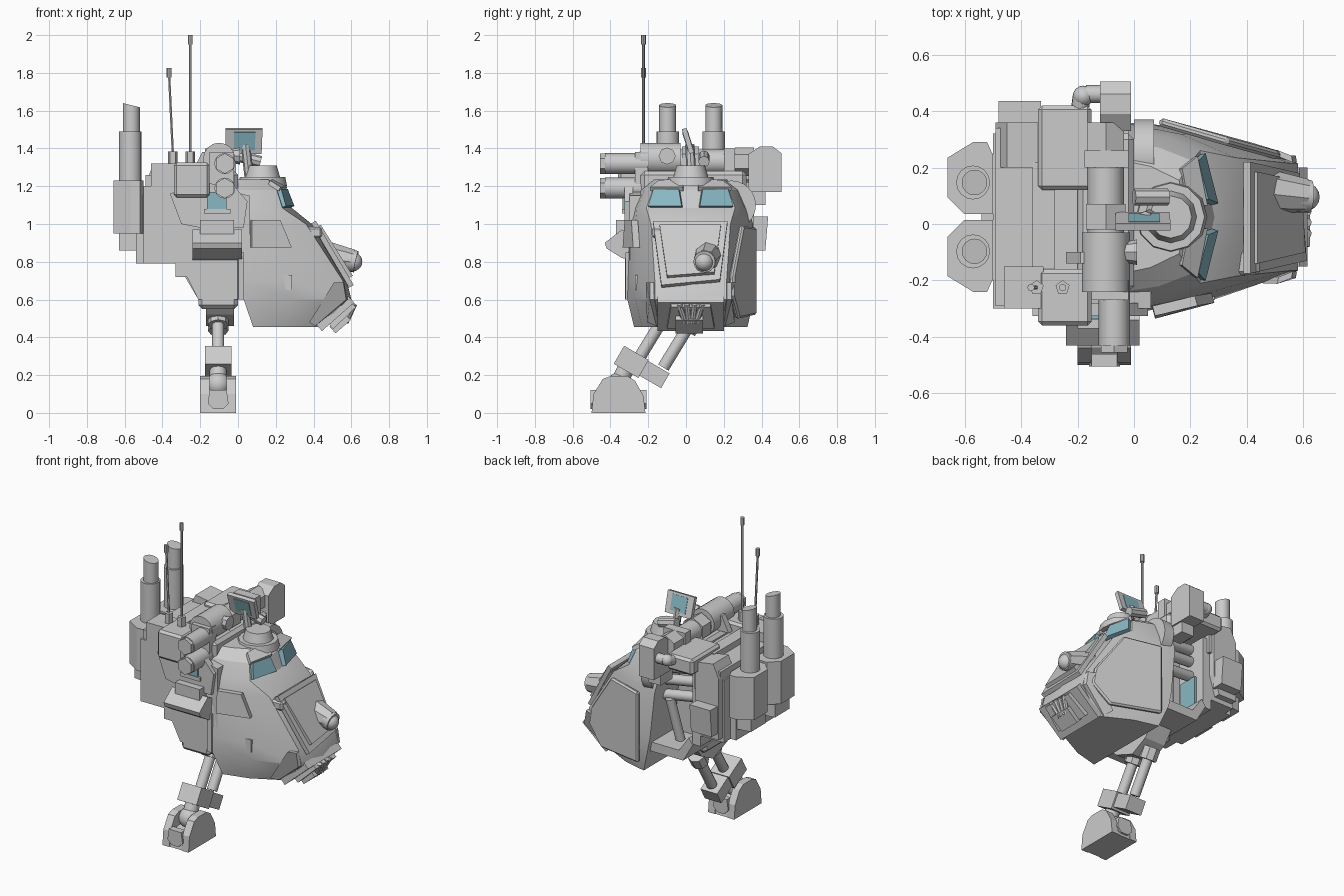
import bpy, bmesh, math
from mathutils import Vector, Matrix

C = 0.025  # y of the hull's centre line
glass = bpy.data.materials.new("glass")
glass.diffuse_color = (0.25, 0.48, 0.55, 1)


def finish(name, bm, mat=None, smooth=None, bevel=0):
    bmesh.ops.recalc_face_normals(bm, faces=bm.faces)
    me = bpy.data.meshes.new(name)
    bm.to_mesh(me)
    bm.free()
    ob = bpy.data.objects.new(name, me)
    bpy.context.collection.objects.link(ob)
    if mat:
        me.materials.append(mat)
    if bevel:
        m = ob.modifiers.new("bevel", 'BEVEL')
        m.width, m.segments, m.limit_method = bevel, 1, 'ANGLE'
    if smooth:
        bpy.ops.object.select_all(action='DESELECT')
        ob.select_set(True)
        bpy.context.view_layer.objects.active = ob
        bpy.ops.object.shade_smooth_by_angle(angle=math.radians(smooth))
    return ob


def loft(name, rings, **kw):
    bm = bmesh.new()
    vs = [[bm.verts.new(p) for p in r] for r in rings]
    n = len(vs[0])
    for a, b in zip(vs, vs[1:]):
        for i in range(n):
            bm.faces.new((a[i], a[(i + 1) % n], b[(i + 1) % n], b[i]))
    bm.faces.new(vs[0])
    bm.faces.new(vs[-1])
    return finish(name, bm, **kw)


def box(name, x0, x1, y0, y1, z0, z1, rx=0, **kw):
    bm = bmesh.new()
    bmesh.ops.create_cube(bm, size=1)
    mid = Vector(((x0 + x1) / 2, (y0 + y1) / 2, (z0 + z1) / 2))
    bm.transform(Matrix.Translation(mid) @ Matrix.Rotation(math.radians(rx), 4, 'X')
                 @ Matrix.Diagonal((x1 - x0, y1 - y0, z1 - z0, 1)))
    return finish(name, bm, **kw)


def prism(name, pts, axis, a, b, **kw):
    put = {'x': lambda p, t: (t, p[0], p[1]), 'y': lambda p, t: (p[0], t, p[1]),
           'z': lambda p, t: (p[0], p[1], t)}[axis]
    return loft(name, [[put(p, t) for p in pts] for t in (a, b)], **kw)


def plate(name, pts, t, **kw):
    pts = [Vector(p) for p in pts]
    n = (pts[1] - pts[0]).cross(pts[2] - pts[0]).normalized() * t
    return loft(name, [[p + n for p in pts], [p - n for p in pts]], **kw)


def cyl(name, p, q, r, n=16, r2=None, smooth=40, **kw):
    p, q = Vector(p), Vector(q)
    bm = bmesh.new()
    bmesh.ops.create_cone(bm, cap_ends=True, segments=n, radius1=r,
                          radius2=r if r2 is None else r2, depth=(q - p).length)
    rot = Vector((0, 0, 1)).rotation_difference(q - p).to_matrix().to_4x4()
    bm.transform(Matrix.Translation((p + q) / 2) @ rot)
    return finish(name, bm, smooth=smooth if n > 8 else None, **kw)


def ball(name, p, r):
    bm = bmesh.new()
    bmesh.ops.create_uvsphere(bm, u_segments=16, v_segments=10, radius=r)
    bm.transform(Matrix.Translation(p))
    return finish(name, bm, smooth=40)


# Cockpit hull: z, back x, back half width, front x, front half width, ridge
levels = [(.455, .08, .30, .44, .16, .01), (.60, .03, .335, .60, .19, .02),
          (.70, .01, .335, .575, .19, .02), (1.0, -.02, .33, .39, .21, .03),
          (1.085, -.03, .305, .285, .235, .05), (1.18, -.04, .265, .245, .2, .04),
          (1.235, -.04, .2, .18, .13, .02)]
rings = []
for z, xb, wb, xf, wf, d in levels:
    half = [(xb, wb), (xb + .45 * (xf - xb), wb - .3 * (wb - wf)), (xf - d, wf)]
    rings.append([(x, C + w, z) for x, w in half] + [(xf, C, z)] +
                 [(x, C - w, z) for x, w in reversed(half)])
loft("cockpit_hull", rings, smooth=25)

# Windows, brows and armour plates on both sides
for s in (-1, 1):
    Y = lambda v: C + s * v
    plate("front_window", [(.285, Y(.045), 1.09), (.24, Y(.222), 1.09),
                           (.215, Y(.195), 1.18), (.25, Y(.06), 1.18)], .015, mat=glass)
    plate("window_brow", [(.255, Y(.04), 1.185), (.22, Y(.215), 1.185),
                          (.165, Y(.17), 1.22), (.19, Y(.04), 1.235)], .012)
    plate("nose_edge_plate", [(.41, Y(.17), .46), (.575, Y(.205), .60), (.56, Y(.205), .69),
                              (.51, Y(.225), .69), (.38, Y(.22), .48)], .012)
plate("side_armour", [(.09, .362, .52), (.42, .272, .50), (.53, .238, .62), (.51, .243, .73),
                      (.33, .292, .99), (.09, .362, .98)], .015, bevel=.01)
plate("side_hatch", [(.07, -.318, .875), (.28, -.262, .875), (.22, -.272, 1.02),
                     (.07, -.308, 1.02)], .018)
box("side_box", .205, .285, -.27, -.2, .65, .73)
plate("hull_seam", [(.0, -.312, .6), (.03, -.308, .6), (.03, -.308, .85), (.0, -.312, .85)], .012)

# Nose panel with rim, lamp and small box
plate("nose_rim", [(.40, -.175, 1.01), (.40, .22, 1.01), (.575, .18, .70), (.6, -.13, .67)], .014)
plate("nose_panel", [(.42, -.14, .985), (.42, .185, .985), (.575, .15, .735), (.59, -.1, .715)], .021)
cyl("lamp_body", (.45, .12, .835), (.61, .1, .805), .08, 8, .06)
cyl("lamp_rim", (.58, .1, .81), (.625, .097, .8), .058, 16)
ball("lamp", (.608, .096, .8), .05)
box("nose_sensor", .36, .445, -.18, -.09, .925, .985, bevel=.012)

# Lower nose intake and nozzle cluster
plate("intake_rim", [(.43, -.15, .45), (.43, .2, .45), (.6, .2, .6), (.6, -.15, .6)], .022)
plate("intake_panel", [(.48, -.1, .47), (.48, .15, .47), (.6, .13, .585), (.6, -.08, .585)], .035)
plate("nozzle_block", [(.5, -.055, .44), (.5, .09, .44), (.58, .09, .51), (.58, -.055, .51)], .025)
for i in range(4):
    y = C - .06 + .04 * i
    cyl("nozzle", (.57, C - .03 + .02 * i, .48), (.615, y, .575), .016, 8)

# Central body, with the bay on the left side left open
prism("central_body", [(-.5, .79), (-.33, .79), (-.33, .72), (-.27, .72), (-.21, .6), (.06, .6),
                       (.06, 1.15), (-.15, 1.2), (-.5, 1.2)], 'y', -.3, .1)
prism("rear_body", [(-.5, .79), (-.33, .79), (-.33, .72), (-.27, .72), (-.27, 1.2), (-.5, 1.2)],
      'y', .1, .32)
prism("bay_floor", [(-.28, .72), (-.21, .6), (.06, .6), (.06, .66), (-.18, .66), (-.25, .76)],
      'y', .08, .33)
prism("upper_side_wall", [(-.36, 1.16), (-.3, 1.0), (-.2, .98), (.03, .98), (.05, 1.12),
                          (-.02, 1.2), (-.2, 1.22)], 'y', -.325, -.28)
plate("bay_window", [(-.265, .13, .74), (-.265, .26, .74), (-.265, .26, .95), (-.265, .13, .95)],
      .012, mat=glass)
box("side_window", -.165, -.06, -.335, -.3, 1.075, 1.17, mat=glass)
box("window_ledge", -.18, -.04, -.34, -.3, 1.055, 1.08)
cyl("bay_arch", (0, .24, 1.1), (.07, .24, 1.1), .13, 24)
for z in (.98, 1.08, 1.16):
    cyl("bay_pipe", (-.27, .2, z), (.03, .23, z - .04), .033, 12)
cyl("bay_arm", (-.1, .2, .66), (-.06, .25, .94), .03, 12)

# Engine block on the back
box("rear_deck", -.49, -.3, -.29, .34, 1.1, 1.26)
box("upper_pod_right", -.34, -.15, -.36, -.16, 1.14, 1.325, bevel=.015)
box("upper_pod_left", -.34, -.15, .12, .42, 1.22, 1.325, bevel=.015)
box("rear_pod_right", -.46, -.32, -.3, -.15, 1.14, 1.32)
prism("rear_pod_left", [(-.49, .82), (-.36, .82), (-.32, .95), (-.32, 1.29), (-.45, 1.31), (-.49, 1.22)],
      'y', .2, .36)
box("pod_step", -.36, -.28, -.165, .22, 1.22, 1.3)
box("middle_deck", -.3, -.16, -.16, .12, 1.18, 1.25)
prism("vent_flap", [(.34, .86), (.42, .86), (.435, 1.04), (.35, 1.04)], 'x', -.48, -.33)
box("engine_back", -.54, -.45, -.2, .25, .79, 1.15)
for s in (-1, 1):
    Y = lambda v: C + s * v
    prism("exhaust_housing", [(-.5, Y(.01)), (-.6, Y(.01)), (-.66, Y(.07)), (-.66, Y(.21)),
                              (-.57, Y(.265)), (-.52, Y(.265)), (-.5, Y(.22))], 'z', .95, 1.23)
    prism("housing_foot", [(-.5, Y(.03)), (-.63, Y(.05)), (-.63, Y(.2)), (-.5, Y(.22))], 'z', .86, .96)
    cyl("exhaust_sleeve", (-.57, Y(.122), 1.0), (-.57, Y(.122), 1.49), .06, 16)
    pipe = cyl("exhaust_pipe", (-.565, Y(.122), 1.45), (-.565, Y(.122), 1.63), .045, 16)
    for v in pipe.data.vertices:
        if v.co.z > 1.6:
            v.co.z -= (v.co.x + .57) * .25

# Antennas
for xb, xt, zt in ((-.253, -.253, 2.0), (-.345, -.365, 1.825)):
    cyl("antenna_base", (xb, -.225, 1.28), (xb, -.225, 1.385), .026, 5)
    cyl("antenna_rod", (xb, -.225, 1.37), (xt, -.225, zt - .03), .007, 6)
    cyl("antenna_tip", (xt, -.225, zt - .05), (xt, -.225, zt), .013, 8)

# Cross tube over the roof
cyl("cross_tube", (-.1, -.2, 1.33), (-.1, .33, 1.33), .065, 16)
cyl("tube_housing", (-.1, -.24, 1.345), (-.1, -.03, 1.345), .085, 16)
cyl("tube_collar", (-.1, -.02, 1.33), (-.1, .07, 1.33), .08, 6)
cyl("tube_collar", (-.1, .26, 1.33), (-.1, .36, 1.33), .075, 6)
box("tube_clamp", -.175, -.02, .2, .26, 1.24, 1.4)
box("tube_mount", -.2, 0, -.24, .32, 1.16, 1.28, bevel=.02)
cyl("roof_stub", (-.07, -.1, 1.36), (.01, -.1, 1.36), .03, 8, .045)
cyl("roof_roller", (0, .095, 1.36), (.12, .095, 1.33), .03, 8)
prism("roof_fin", [(-.24, 1.28), (-.19, 1.38), (-.15, 1.38), (-.14, 1.28)], 'y', -.14, -.1)

# Twin gun barrels
for z in (1.32, 1.19):
    cyl("gun_barrel", (-.07, -.43, z), (-.07, -.2, z), .055, 16)
    cyl("gun_muzzle", (-.07, -.455, z), (-.07, -.425, z), .054, 6)
box("gun_mount", -.15, -.02, -.27, -.2, 1.12, 1.38)

# Left side weapon box with feed pipe
prism("weapon_box", [(.33, 1.17), (.33, 1.37), (.39, 1.41), (.46, 1.41), (.505, 1.375), (.505, 1.17)],
      'x', -.12, -.01)
box("weapon_base", -.11, -.02, .3, .42, 1.1, 1.18)
cyl("feed_pipe", (-.1, .46, 1.3), (-.17, .46, 1.3), .032, 12)
ball("feed_elbow", (-.18, .453, 1.3), .037)
cyl("feed_pipe", (-.185, .455, 1.3), (-.195, .38, 1.28), .032, 12)

# Roof hatch and targeting screen
for z0, z1, r, r2 in ((1.2, 1.25, .13, .12), (1.24, 1.31, .095, .075)):
    cyl("roof_hatch", (.13, C, z0), (.13, C, z1), r, 12, r2)
cyl("screen_stem", (.06, .03, 1.24), (.04, .02, 1.42), .025, 8)
plate("screen_case", [(-.065, .03, 1.375), (.125, .03, 1.375), (.13, -.01, 1.505), (-.065, -.01, 1.505)], .013)
plate("screen", [(-.02, .024, 1.395), (.09, .024, 1.395), (.092, -.006, 1.49), (-.02, -.006, 1.49)],
      .016, mat=glass)

# Right side folding step
prism("side_step", [(-.3, .95), (-.34, .97), (-.43, .9), (-.42, .87), (-.34, .82), (-.3, .81)],
      'x', -.24, .02)
box("step_hinge", -.2, -.02, -.37, -.28, .92, 1.02)

# Leg: hip, twin struts, ankle block and foot
prism("hip", [(-.28, .62), (.16, .62), (.08, .52), (-.04, .46), (-.19, .52)], 'x', -.17, -.02)
box("hip_skirt", -.21, 0, -.3, .1, .55, .62, bevel=.02)
for y, z in ((-.12, .5), (.02, .47)):
    cyl("leg_strut", (-.105, y, z), (-.105, y - .14, z - .23), .032, 12)
    cyl("strut_collar", (-.105, y + .02, z + .03), (-.105, y - .02, z - .035), .055, 8)
box("ankle_block", -.175, -.035, -.365, -.215, .215, .325, rx=-30)
box("ankle_block_inner", -.165, -.045, -.24, -.1, .16, .25, rx=-30)
cyl("ankle_shaft", (-.105, -.3, .27), (-.105, -.37, .13), .045, 12)
ball("ankle_joint", (-.105, -.355, .15), .065)
foot = [(-.5, 0), (-.49, .1), (-.44, .18), (-.4, .195), (-.31, .195), (-.27, .17), (-.225, .09), (-.215, 0)]
for x0, x1 in ((-.2, -.15), (-.06, -.01)):
    prism("foot_side", foot, 'x', x0, x1)
prism("foot_core", [(y * .97 - .01, z * .55) for y, z in foot], 'x', -.155, -.055)
for y0, y1 in ((-.505, -.46), (-.25, -.21)):
    prism("foot_guard", [(-.16, .05), (-.13, .02), (-.08, .02), (-.05, .05), (-.06, .12), (-.15, .12)],
          'y', y0, y1)
